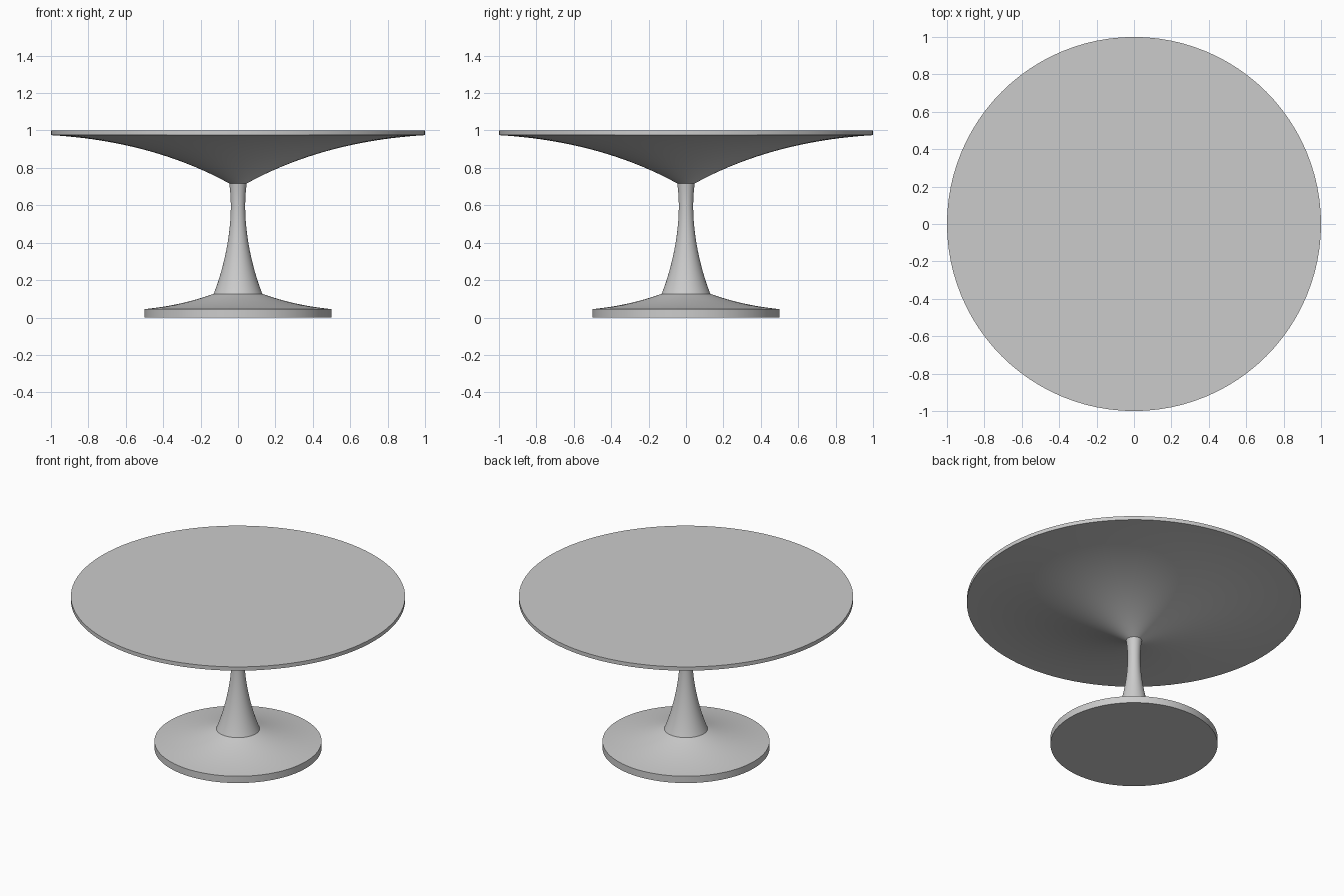
import bpy, bmesh, math
from mathutils import Vector

if "Cube" in bpy.data.objects:
    bpy.data.objects.remove(bpy.data.objects["Cube"])

SIDES = 96


def bezier(p0, p1, p2, p3, n=16):
    """Points along a cubic curve in (radius, height)."""
    pts = []
    for i in range(n + 1):
        t = i / n
        s = 1 - t
        pts.append(tuple(s**3 * a + 3 * s * s * t * b + 3 * s * t * t * c + t**3 * d
                         for a, b, c, d in zip(p0, p1, p2, p3)))
    return pts


def lathe(name, profile):
    """Spin a (radius, height) profile around z, listed from bottom to top."""
    bm = bmesh.new()
    verts = [bm.verts.new(Vector((r, 0, z))) for r, z in profile]
    edges = [bm.edges.new(pair) for pair in zip(verts, verts[1:])]
    bmesh.ops.spin(bm, geom=verts + edges, cent=(0, 0, 0), axis=(0, 0, 1),
                   angle=math.tau, steps=SIDES)
    bmesh.ops.remove_doubles(bm, verts=bm.verts[:], dist=1e-5)
    bmesh.ops.recalc_face_normals(bm, faces=bm.faces[:])
    mesh = bpy.data.meshes.new(name)
    bm.to_mesh(mesh)
    bm.free()
    obj = bpy.data.objects.new(name, mesh)
    bpy.context.collection.objects.link(obj)
    bpy.ops.object.select_all(action='DESELECT')
    obj.select_set(True)
    bpy.context.view_layer.objects.active = obj
    bpy.ops.object.shade_smooth_by_angle(angle=math.radians(20))
    return obj


# Round foot with a gently rising upper surface
lathe("base", [(0, 0), (0.5, 0)]
      + bezier((0.5, 0.045), (0.367, 0.058), (0.245, 0.085), (0.13, 0.127)))

# Waisted stem
lathe("stem", bezier((0.13, 0.127), (0.08, 0.25), (0.015, 0.5), (0.047, 0.717), 24))

# Table top: flared underside, thin rim and flat surface
lathe("table_top",
      bezier((0.047, 0.717), (0.32, 0.867), (0.64, 0.954), (1.0, 0.975), 24)
      + [(1.0, 1.0), (0, 1.0)])
